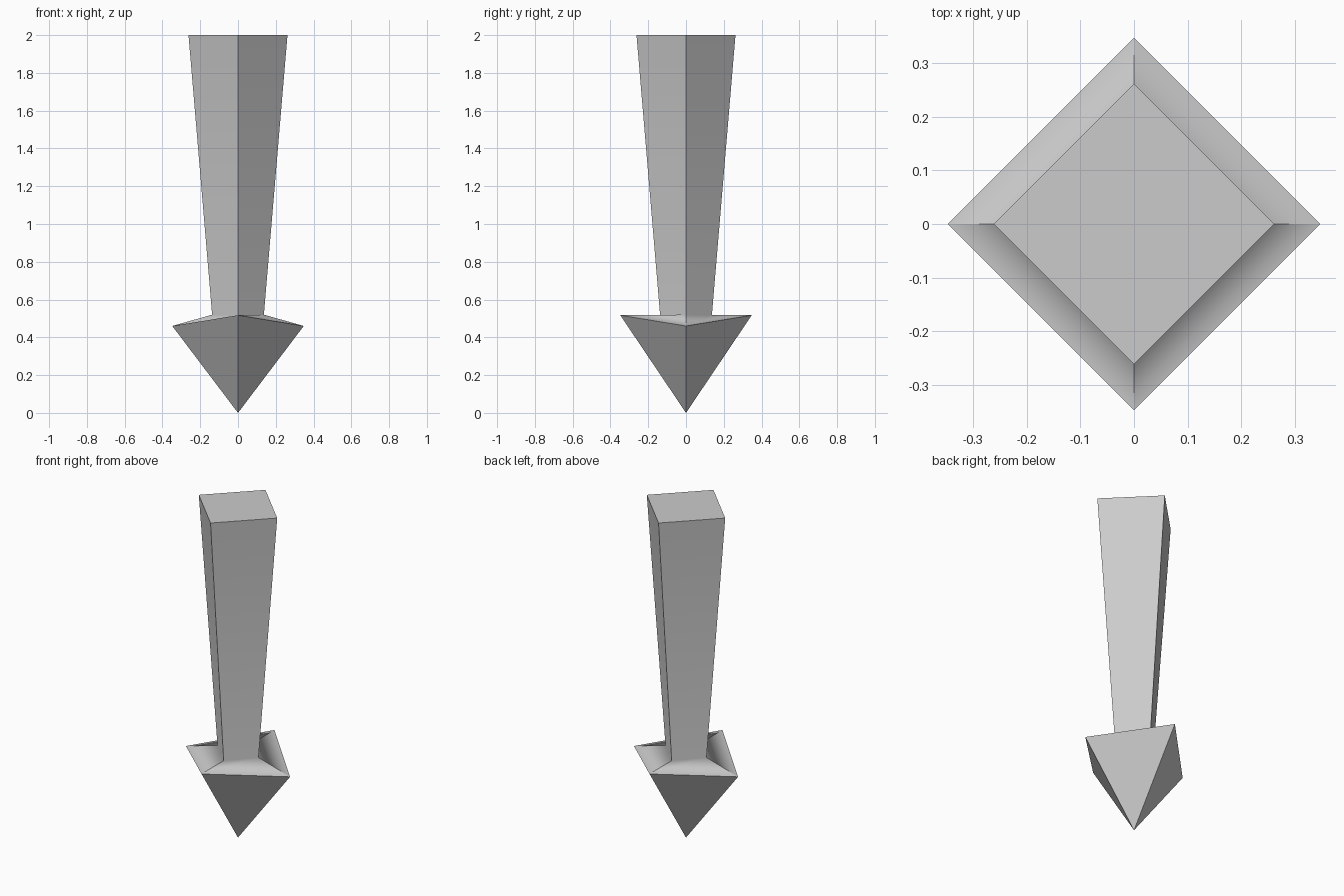
import bpy, bmesh

if "Cube" in bpy.data.objects:
    bpy.data.objects.remove(bpy.data.objects["Cube"])

bm = bmesh.new()


def diamond(r, z_side, z_front):
    """Four corners on the axes; side (x) and front/back (y) corners may differ in height."""
    return [bm.verts.new(c) for c in ((r, 0, z_side), (0, r, z_front),
                                      (-r, 0, z_side), (0, -r, z_front))]


# tip, arrowhead rim, neck and shaft top
tip = bm.verts.new((0, 0, 0))
rim = diamond(0.348, 0.46, 0.517)
neck = diamond(0.137, 0.52, 0.517)
top = diamond(0.262, 2.0, 2.0)

for i in range(4):
    j = (i + 1) % 4
    bm.faces.new((tip, rim[j], rim[i]))
    bm.faces.new((rim[i], rim[j], neck[j], neck[i]))
    bm.faces.new((neck[i], neck[j], top[j], top[i]))
bm.faces.new(top)
bmesh.ops.recalc_face_normals(bm, faces=bm.faces[:])

# shading blends only across the neck; every other edge is sharp
for f in bm.faces:
    f.smooth = True
for e in bm.edges:
    e.smooth = all(v in neck for v in e.verts)

mesh = bpy.data.meshes.new("down_arrow")
bm.to_mesh(mesh)
bm.free()
arrow = bpy.data.objects.new("down_arrow", mesh)
bpy.context.collection.objects.link(arrow)

# the large shaft faces dominate the blend, so they stay nearly flat
weighted = arrow.modifiers.new("weighted_normals", 'WEIGHTED_NORMAL')
weighted.keep_sharp = True

# mid grey surface
grey = bpy.data.materials.new("mid_grey")
grey.diffuse_color = (0.56, 0.56, 0.56, 1)
grey.use_nodes = True
grey.node_tree.nodes["Principled BSDF"].inputs["Base Color"].default_value = grey.diffuse_color
mesh.materials.append(grey)
